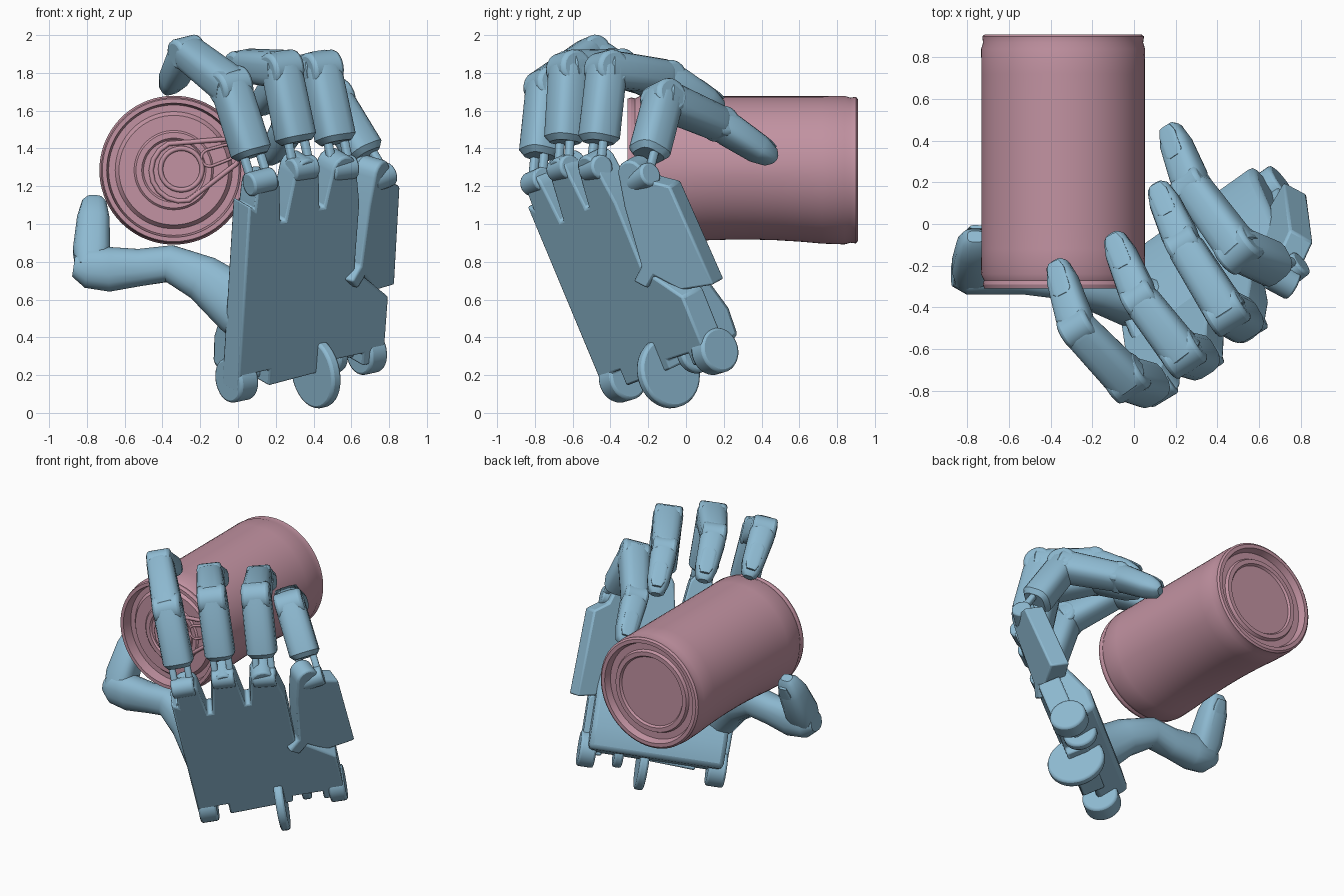
import bpy, bmesh, math
from mathutils import Vector as Vec, Matrix

if "Cube" in bpy.data.objects:
    bpy.data.objects.remove(bpy.data.objects["Cube"], do_unlink=True)


def material(name, rgb):
    m = bpy.data.materials.new(name)
    m.use_nodes = True
    m.diffuse_color = (*rgb, 1)
    m.node_tree.nodes["Principled BSDF"].inputs["Base Color"].default_value = (*rgb, 1)
    return m


BLUE = material("light blue", (0.27, 0.49, 0.64))
PINK = material("dusty pink", (0.54, 0.29, 0.36))


def finish(name, bm, mat, bevel=0.0, angle=35):
    bmesh.ops.recalc_face_normals(bm, faces=bm.faces)
    me = bpy.data.meshes.new(name)
    bm.to_mesh(me)
    bm.free()
    me.materials.append(mat)
    ob = bpy.data.objects.new(name, me)
    bpy.context.collection.objects.link(ob)
    if bevel:
        mod = ob.modifiers.new("bevel", "BEVEL")
        mod.width, mod.segments, mod.limit_method = bevel, 2, "ANGLE"
    bpy.ops.object.select_all(action="DESELECT")
    ob.select_set(True)
    bpy.context.view_layer.objects.active = ob
    bpy.ops.object.shade_smooth_by_angle(angle=math.radians(angle))
    return ob


def skin_rings(bm, rings):
    """Join equal closed rings of points into a capped tube."""
    loops = [[bm.verts.new(p) for p in r] for r in rings]
    n = len(loops[0])
    for a, b in zip(loops, loops[1:]):
        for i in range(n):
            bm.faces.new((a[i], a[(i + 1) % n], b[(i + 1) % n], b[i]))
    bm.faces.new(loops[0])
    bm.faces.new(loops[-1])


def loft(name, stations, side, power=0.65, n=16):
    """Boxy rounded tube; stations are (point, half width, half depth)."""
    pts = [Vec(s[0]) for s in stations]
    rings = []
    for i, (p, w, d) in enumerate(stations):
        t = (pts[min(i + 1, len(pts) - 1)] - pts[max(i - 1, 0)]).normalized()
        h = (side - t * side.dot(t)).normalized()
        o = t.cross(h)
        ring = []
        for k in range(n):
            a = 2 * math.pi * (k + 0.5) / n
            c, s = math.cos(a), math.sin(a)
            ring.append(pts[i] + h * math.copysign(abs(c) ** power, c) * w
                        + o * math.copysign(abs(s) ** power, s) * d)
        rings.append(ring)
    bm = bmesh.new()
    skin_rings(bm, rings)
    return finish(name, bm, BLUE)


def segment(name, a, b, ra, rb, side, flat=1.0):
    """Straight segment with softened ends."""
    a, b = Vec(a), Vec(b)
    t = (b - a).normalized()
    s = [(a, ra * 0.75, ra * 0.75 * flat), (a + t * ra * 0.3, ra, ra * flat),
         (b - t * rb * 0.6, rb, rb * flat), (b - t * rb * 0.2, rb * 0.85, rb * 0.85 * flat),
         (b, rb * 0.5, rb * 0.5 * flat)]
    return loft(name, s, side)


def prism(name, pts, mat, lo, hi, bevel=0.012):
    bm = bmesh.new()
    skin_rings(bm, [[mat @ Vec((x, y, z)) for x, y in pts] for z in (lo, hi)])
    return finish(name, bm, BLUE, bevel)


def arc(x, y, r, start=180, end=0, n=9):
    angles = [math.radians(start + (end - start) * i / (n - 1)) for i in range(n)]
    return [(x + r * math.cos(a), y + r * math.sin(a)) for a in angles]


def circle(x, y, r, n=32):
    return arc(x, y, r, 0, 360 - 360 / n, n)


def frame(x, y, z, origin):
    m = Matrix((x, y, z)).transposed().to_4x4()
    m.translation = origin
    return m


# Palm directions: across the knuckles, up the hand, out of its back
ORIGIN = Vec((0, -0.42, 0.08))
U = Vec((0.80, 0.57, 0.17)).normalized()
V = Vec((0, -0.42, 0.9))
V = (V - U * V.dot(U)).normalized()
N = U.cross(V)

# Back plate with three knuckle lobes and a toothed wrist edge
outline = [(0, 0.02), (-0.02, 1.1), (0.02, 1.07)] + arc(0.1, 1.18, 0.075)
outline += [(0.2, 0.97), (0.23, 0.97)] + arc(0.35, 1.22, 0.08)
outline += [(0.455, 1.0), (0.485, 1.0)] + arc(0.6, 1.19, 0.08)
outline += [(0.72, 0.98), (0.72, 0.6), (0.96, 0.4), (0.96, 0.03), (0.82, 0.03), (0.82, 0.1),
            (0.62, 0.1), (0.62, 0.05), (0.2, 0.03), (0.2, 0.12), (0.12, 0.12), (0.12, 0.02)]
prism("palm_back_plate", outline, frame(U, V, N, ORIGIN), -0.15, 0)

# Little finger plate, bent around the side of the hand
bent = (U * 0.92 - N * 0.38).normalized()
side_outline = [(0.03, 0.62), (0.07, 0.95)] + arc(0.18, 1.1, 0.075)
side_outline += [(0.28, 1.03), (0.38, 0.97), (0.4, 0.4), (0.2, 0.43), (0.08, 0.55),
                 (0.01, 0.5), (-0.05, 0.56)]
prism("side_palm_plate", side_outline,
      frame(bent, V, bent.cross(V), ORIGIN + U * 0.72 + N * 0.03), -0.13, 0)

# Heel of the palm and the wrist lugs, all extruded across the hand
ACROSS = frame(V, N, U, ORIGIN)
prism("palm_heel", [(0.04, -0.08), (0.08, -0.29), (0.24, -0.3), (0.5, -0.22), (0.8, -0.12)],
      ACROSS, 0.03, 0.92, 0.03)
for name, v, n, r, lo, hi in (("wrist_lug_left", 0.06, -0.1, 0.12, 0, 0.12),
                              ("wrist_fin", 0.03, -0.04, 0.19, 0.51, 0.57),
                              ("wrist_lug_inner", 0.08, -0.13, 0.11, 0.68, 0.74),
                              ("wrist_lug_right", 0.06, -0.1, 0.12, 0.86, 0.97)):
    prism(name, circle(v, n, r), ACROSS, lo, hi, 0.015)


def nail(name, a, b, outward, side, r0, r1):
    a, b, o = Vec(a), Vec(b), Vec(outward).normalized()
    stations = [(a.lerp(b, f) + o * (r0 + (r1 - r0) * f - 0.004), w, 0.009)
                for f, w in ((0.42, 0.03), (0.48, 0.048), (0.8, 0.046), (0.92, 0.03))]
    loft(name, stations, side)


# Fingers: knuckle, middle joint, end joint, tip
FINGERS = {
    "index": ((0.16, -0.84, 1.2), (-0.04, -0.74, 1.73), (-0.27, -0.5, 1.91), (-0.37, -0.18, 1.71)),
    "middle": ((0.38, -0.7, 1.27), (0.23, -0.62, 1.82), (0.03, -0.36, 1.84), (-0.1, -0.05, 1.66)),
    "ring": ((0.59, -0.53, 1.27), (0.44, -0.42, 1.82), (0.24, -0.1, 1.78), (0.11, 0.19, 1.6)),
    "little": ((0.79, -0.28, 1.22), (0.5, -0.12, 1.66), (0.28, 0.18, 1.53), (0.17, 0.47, 1.34)),
}
for finger, joints in FINGERS.items():
    k, p, d, tip = (Vec(j) for j in joints)
    k -= N * 0.07
    h = (p - k).cross(tip - p).normalized()
    t = (p - k).normalized()
    for s in (-1, 1):
        off = h * s * 0.05
        segment(finger + "_knuckle_pin", k + off, k + off + t * 0.22, 0.022, 0.022, h)
    knob = frame(t, h.cross(t), h, k)
    prism(finger + "_knuckle_barrel", circle(0, 0, 0.065, 20), knob, -0.075, 0.075)
    segment(finger + "_proximal", k + t * 0.14, p + t * 0.06, 0.1, 0.098, h)
    # Hinge barrels at both joints
    for joint, c, r in (("middle_hinge", p, 0.096), ("end_hinge", d, 0.082)):
        prism(finger + "_" + joint, circle(0, 0, r, 20), frame(t, h.cross(t), h, c),
              -r * 0.96, r * 0.96, 0.02)
    m = (d - p).normalized()
    segment(finger + "_middle", p - m * 0.04, d + m * 0.03, 0.1, 0.088, h)
    e = (tip - d).normalized()
    stations = [(d - e * 0.02, 0.075, 0.07), (d + e * 0.06, 0.086, 0.08),
                (d.lerp(tip, 0.7), 0.074, 0.07), (d.lerp(tip, 0.93), 0.055, 0.046),
                (tip, 0.03, 0.022)]
    loft(finger + "_fingertip", stations, h)
    out = h.cross(e)
    if out.dot(p - (k + tip) / 2) < 0:
        out = -out
    nail(finger + "_nail", d, tip, out, h, 0.084, 0.058)

# Thumb reaching under the can, with an upright tip
Y = Vec((0, 1, 0))
loft("thumb_base", [((0.14, -0.36, 0.5), 0.12, 0.19), ((0, -0.38, 0.57), 0.12, 0.16),
                    ((-0.18, -0.31, 0.71), 0.11, 0.125), ((-0.36, -0.26, 0.79), 0.1, 0.1),
                    ((-0.52, -0.25, 0.77), 0.09, 0.1), ((-0.68, -0.24, 0.76), 0.1, 0.12),
                    ((-0.8, -0.24, 0.77), 0.1, 0.11), ((-0.87, -0.24, 0.78), 0.06, 0.06)],
     Y, 0.85)
low, high = Vec((-0.78, -0.25, 0.76)), Vec((-0.76, -0.06, 1.14))
X = Vec((1, 0, 0))
loft("thumb_tip", [(low, 0.08, 0.09), (low.lerp(high, 0.25), 0.1, 0.1),
                   (low.lerp(high, 0.7), 0.087, 0.085), (low.lerp(high, 0.93), 0.065, 0.055),
                   (high, 0.04, 0.03)], X)
nail("thumb_nail", low, high, (0.05, 0.85, -0.42), X, 0.1, 0.07)

# Drink can: lathed profile of (radius, y) about its long axis
CX, CZ = -0.34, 1.285
profile = [(0.16, -0.265), (0.17, -0.275), (0.2, -0.275), (0.21, -0.265), (0.29, -0.265),
           (0.31, -0.24), (0.345, -0.24), (0.355, -0.31), (0.378, -0.31), (0.385, -0.29),
           (0.38, -0.27), (0.394, -0.24)]
profile += [(0.392, -0.24 + 0.12 * i) for i in range(1, 9)]
profile += [(0.393, 0.84), (0.384, 0.87), (0.388, 0.9), (0.375, 0.91), (0.35, 0.91), (0.335, 0.865),
            (0.29, 0.865), (0.28, 0.885), (0.25, 0.885), (0.24, 0.87), (0.1, 0.87)]
rings = []
for r, y in profile:
    ring = []
    for i in range(72):
        a = math.tau * i / 72
        dent = 0.025 * max(0, -math.sin(a)) * max(0, 1 - ((y - 0.3) / 0.45) ** 2)
        rr = r - (dent if r > 0.39 else 0)
        ring.append(Vec((CX + rr * math.cos(a), y, CZ + rr * math.sin(a))))
    rings.append(ring)
bm = bmesh.new()
skin_rings(bm, rings)
finish("can_body", bm, PINK, angle=30)


def wire(name, pts, r):
    """Closed round bead lying on the can lid."""
    cu = bpy.data.curves.new(name, "CURVE")
    cu.dimensions, cu.bevel_depth, cu.bevel_resolution = "3D", r, 2
    sp = cu.splines.new("POLY")
    sp.points.add(len(pts) - 1)
    for q, (x, z) in zip(sp.points, pts):
        q.co = (x, -0.272, z, 1)
    sp.use_cyclic_u = True
    cu.materials.append(PINK)
    bpy.context.collection.objects.link(bpy.data.objects.new(name, cu))


# Pull tab: rivet ring and a rounded loop slanting across the lid
wire("tab_rivet_ring", circle(-0.3, 1.29, 0.11), 0.013)
wire("tab_outline", arc(-0.3, 1.28, 0.16, 115, 285) + arc(-0.07, 1.37, 0.08, -65, 105), 0.013)
wire("tab_finger_hole", arc(-0.15, 1.35, 0.045, 110, 290) + arc(-0.06, 1.38, 0.04, -70, 110), 0.008)
